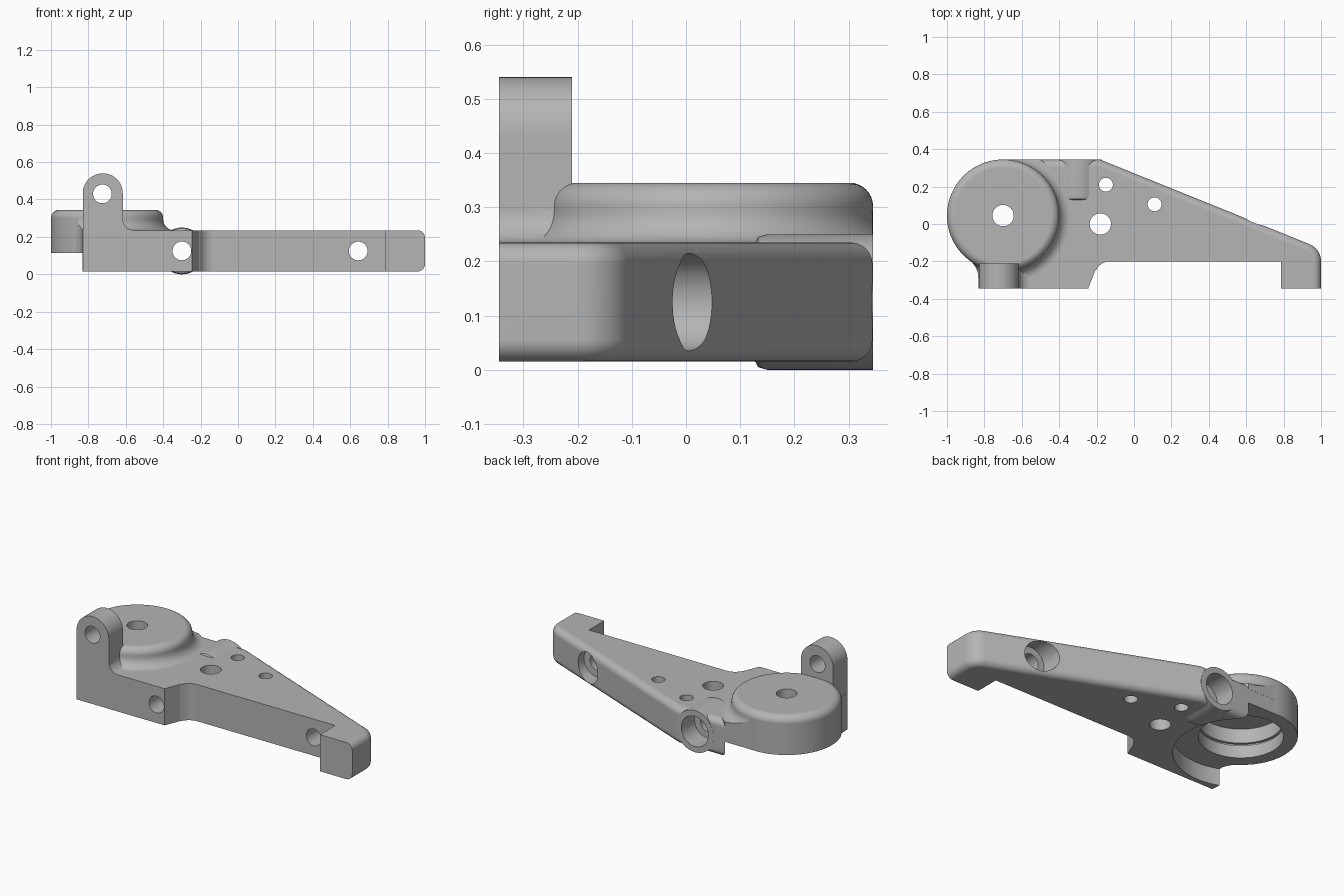
import bpy
import bmesh
from math import sin, cos, pi, radians

cube = bpy.data.objects.get("Cube")
if cube:
    bpy.data.objects.remove(cube, do_unlink=True)

grey = bpy.data.materials.new("cast_grey")
grey.use_nodes = True
grey.diffuse_color = (0.46, 0.46, 0.46, 1)
grey.node_tree.nodes["Principled BSDF"].inputs["Base Color"].default_value = (0.46, 0.46, 0.46, 1)


def finish(bm, name):
    bmesh.ops.recalc_face_normals(bm, faces=bm.faces[:])
    mesh = bpy.data.meshes.new(name)
    bm.to_mesh(mesh)
    bm.free()
    mesh.materials.append(grey)
    ob = bpy.data.objects.new(name, mesh)
    bpy.context.collection.objects.link(ob)
    return ob


def arc(cx, cy, r, start, end, n=8):
    angles = [radians(start + (end - start) * i / n) for i in range(n + 1)]
    return [(cx + r * cos(a), cy + r * sin(a)) for a in angles]


def prism(name, outline, low, high, axis="Z", rounded=(), radius=0.04):
    """Extrude an outline; round the rim edges that join the rounded points."""
    bm = bmesh.new()

    def ring(h):
        return [bm.verts.new((a, b, h) if axis == "Z" else (a, h, b)) for a, b in outline]
    bottom, top = ring(low), ring(high)
    bm.faces.new(bottom)
    bm.faces.new(top)
    n = len(outline)
    for i in range(n):
        j = (i + 1) % n
        bm.faces.new((bottom[i], bottom[j], top[j], top[i]))
    rim = [bm.edges.get((r[outline.index(p)], r[outline.index(q)]))
           for r in (bottom, top) for p, q in zip(rounded, rounded[1:])]
    if rim:
        bmesh.ops.recalc_face_normals(bm, faces=bm.faces[:])
        bmesh.ops.bevel(bm, geom=rim, offset=radius, segments=6, profile=0.5, affect="EDGES")
    return finish(bm, name)


def lathe(name, profile, u, v, axis="Z", n=64):
    """Turn a (radius, height) profile about a Z axis at x, y or a Y axis at x, z."""
    bm = bmesh.new()
    rings = []
    for r, h in profile:
        pts = [(u + r * cos(2 * pi * i / n), v + r * sin(2 * pi * i / n)) for i in range(n)]
        rings.append([bm.verts.new((a, b, h) if axis == "Z" else (a, h, b)) for a, b in pts])
    bm.faces.new(rings[0])
    bm.faces.new(rings[-1])
    for low, high in zip(rings, rings[1:]):
        for i in range(n):
            j = (i + 1) % n
            bm.faces.new((low[i], low[j], high[j], high[i]))
    return finish(bm, name)


def combine(target, tool, operation):
    mod = target.modifiers.new(operation.lower(), "BOOLEAN")
    mod.solver = "EXACT"
    mod.operation = operation
    mod.object = tool
    bpy.context.view_layer.objects.active = target
    bpy.ops.object.modifier_apply(modifier=mod.name)
    bpy.data.objects.remove(tool, do_unlink=True)


hub_x, hub_y = -0.7, 0.045
base, deck = 0.015, 0.235

# Tapered plate with a foot at the right end and a rounded back rim
front = [(-0.83, -0.345), (-0.245, -0.345), (-0.208, -0.25)]
front += arc(-0.13, -0.28, 0.08, 155, 90, 6) + [(0.785, -0.2), (0.785, -0.345)]
back = [(1.0, -0.345)] + arc(0.9, -0.2, 0.1, 0, 68) + [(-0.18, 0.344), (hub_x, 0.344)]
inner = [(hub_x, 0), (-0.9, -0.17), (-0.87, -0.2), (-0.847, -0.23), (-0.834, -0.262)]
outline = front + back + inner
bracket = prism("bracket_body", outline, base, deck, rounded=back)

# Upright ear with a rounded top and a fillet down to the plate
ear = [(-0.83, 0.1)] + arc(-0.723, 0.433, 0.107, 180, 0, 24)
ear += arc(-0.556, 0.295, 0.06, 180, 270) + [(-0.556, 0.1)]
combine(bracket, prism("ear", ear, -0.345, -0.21, axis="Y"), "UNION")

# Round clearance under the hub
combine(bracket, lathe("recess", [(0.36, -0.1), (0.36, 0.115)], hub_x, hub_y, n=96), "DIFFERENCE")

# Flared fillet round the hub, kept inside the plate outline
flare_profile = [(0.36, 0.2)] + arc(0.36, 0.295, 0.06, 270, 180) + [(0.28, 0.3)]
flare = lathe("hub_fillet", flare_profile, hub_x, hub_y, n=96)
combine(flare, prism("fillet_limit", outline, 0, 0.5), "INTERSECT")
combine(bracket, flare, "UNION")

# Hub with rounded top edge
hub = [(0.3, 0.115)] + arc(0.257, 0.302, 0.043, 0, 90)
combine(bracket, lathe("hub", hub, hub_x, hub_y, n=96), "UNION")

# Horizontal boss at the back
boss = [(0.105, 0.125), (0.12, 0.133), (0.125, 0.15), (0.125, 0.345)]
combine(bracket, lathe("rear_boss", boss, -0.3, 0.125, axis="Y"), "UNION")

# Hub bore with a retaining groove
bore = [(0.225, -0.1), (0.225, 0.19), (0.24, 0.19), (0.24, 0.205), (0.225, 0.205), (0.225, 0.29)]
combine(bracket, lathe("hub_bore", bore, hub_x, hub_y, n=96), "DIFFERENCE")

# Vertical holes
for x, y, r in [(hub_x, hub_y, 0.057), (-0.18, 0, 0.057), (-0.15, 0.21, 0.037), (0.11, 0.105, 0.037)]:
    combine(bracket, lathe("hole", [(r, -1), (r, 1)], x, y, n=40), "DIFFERENCE")

# Horizontal bolt holes, counterbored from the back
for x, step in [(-0.3, 0.22), (0.643, -0.08)]:
    steps = [(0.05, -1), (0.05, step), (0.09, step), (0.09, 1)]
    combine(bracket, lathe("bolt_hole", steps, x, 0.125, axis="Y", n=48), "DIFFERENCE")
combine(bracket, lathe("ear_hole", [(0.05, -1), (0.05, -0.15)], -0.725, 0.43, axis="Y", n=48), "DIFFERENCE")

# Smooth curved faces, crisp edges
bpy.ops.object.select_all(action="DESELECT")
bracket.select_set(True)
bpy.context.view_layer.objects.active = bracket
bpy.ops.object.shade_smooth_by_angle(angle=radians(28))
weighted = bracket.modifiers.new("even_shading", "WEIGHTED_NORMAL")
weighted.keep_sharp = True
